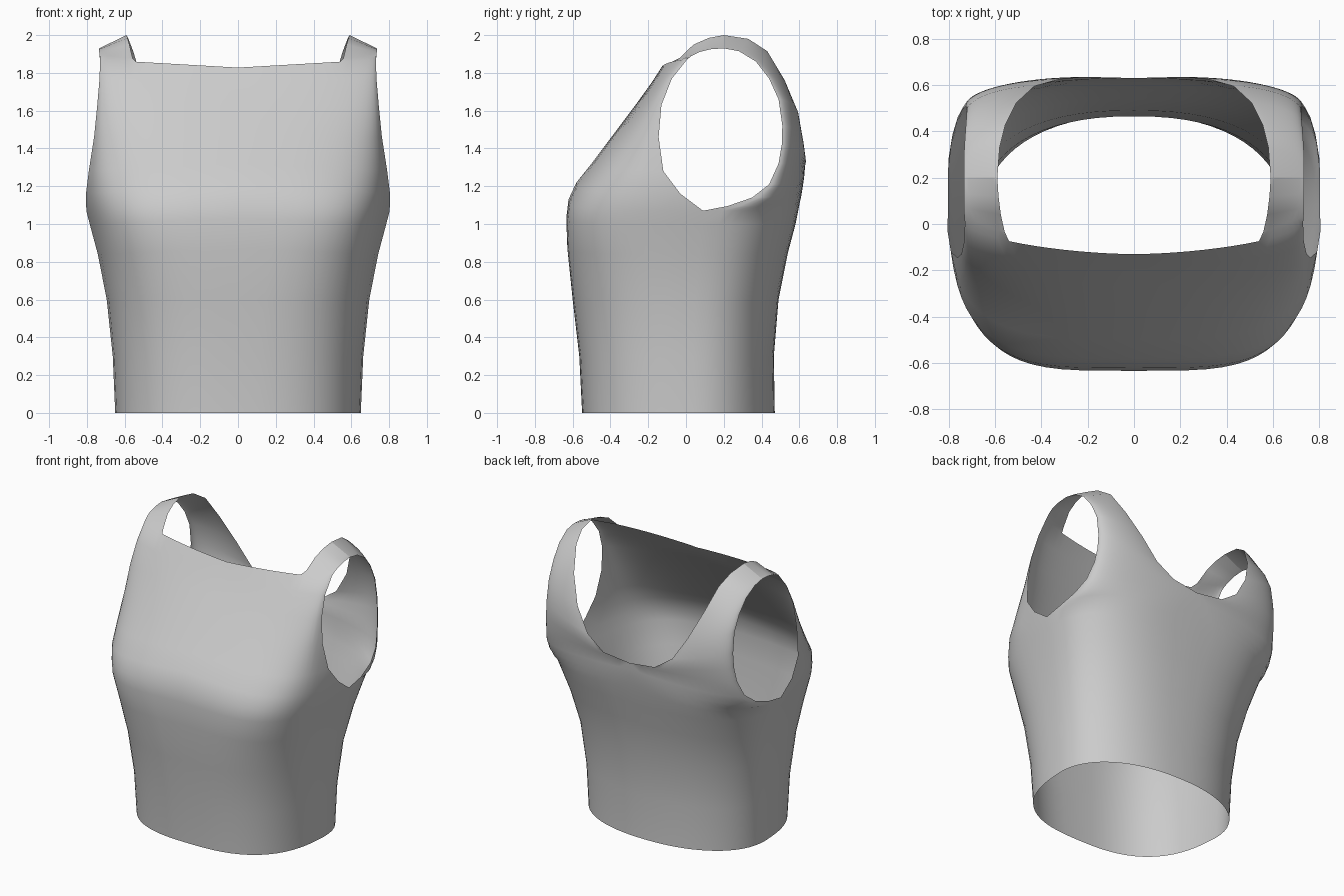
import bpy
import bmesh
from math import sin, cos, pi
from mathutils import Vector

cube = bpy.data.objects.get("Cube")
if cube:
    bpy.data.objects.remove(cube, do_unlink=True)

COLUMNS = 16          # columns from the centre line to the side
NECK_COLUMN = 9       # front column where the shoulder strap begins

# Side seam from the hem to the underarm, shared by front and back
side_seam = [(.65, .04, 0), (.663, .04, .3), (.695, .05, .6),
             (.742, .07, .84), (.785, .08, 1), (.803, .09, 1.07)]

# Front centre line (y, z) and front edge of the armhole
front_centre = [(-.55, 0), (-.565, .3), (-.6, .6), (-.628, .87), (-.634, 1.03),
                (-.622, 1.13), (-.58, 1.22), (-.5, 1.32), (-.38, 1.48),
                (-.26, 1.64), (-.18, 1.75), (-.13, 1.828)]
front_armhole = [(.805, -.03, 1.16), (.79, -.12, 1.28), (.762, -.145, 1.46),
                 (.745, -.13, 1.63), (.733, -.075, 1.77), (.73, .005, 1.87)]
front_roundness = [2.7, 2.8, 3, 3.5, 4, 4, 3.8, 3.3, 2.8, 2.4, 2, 1.7]
front_taper = [.04, .05, .06, .08, .1, .1, .1, .1, .08, .06, .03, 0]

# Back centre line, low back neckline and back edge of the armhole
back_centre = [(.47, 0), (.465, .3), (.49, .6), (.54, .85), (.58, 1),
               (.6, 1.1), (.612, 1.16), (.62, 1.21), (.627, 1.26), (.63, 1.305)]
back_neckline = [(.2, .635, 1.33), (.33, .623, 1.42), (.43, .595, 1.58),
                 (.508, .523, 1.76), (.555, .43, 1.915), (.58, .33, 1.98), (.59, .2, 2)]
back_armhole = [(.803, .22, 1.095), (.787, .35, 1.14), (.765, .44, 1.21),
                (.742, .49, 1.32), (.73, .507, 1.42), (.725, .51, 1.52),
                (.722, .49, 1.66), (.725, .44, 1.77), (.73, .37, 1.86),
                (.735, .28, 1.915), (.735, .2, 1.93)]
back_roundness = [2.2, 2.3, 2.4, 2.6, 2.8, 2.9, 2.6, 2.3, 2.1, 2, 2, 1.9,
                  1.8, 1.6, 1.4, 1.2, 1]

# Front half of the shoulder strap
strap_inner = [(.558, -.035, 1.878), (.575, .04, 1.95), (.585, .12, 1.985), (.59, .2, 2)]
strap_outer = [(.732, .03, 1.89), (.735, .07, 1.91), (.735, .13, 1.925), (.735, .2, 1.93)]


def rounded_row(inner, outer, roundness, taper=0):
    """Quarter superellipse from inner to outer point, drawn in towards the centre."""
    power = 2 / roundness
    row = []
    for i in range(COLUMNS + 1):
        t = pi / 2 * i / COLUMNS
        along = cos(t) ** power if i < COLUMNS else 0
        across = sin(t) ** power * (1 - taper * along)
        row.append(Vector((inner[0] + (outer[0] - inner[0]) * across,
                           outer[1] + (inner[1] - outer[1]) * along,
                           inner[2] + (outer[2] - inner[2]) * across)))
    return row


def straight_row(inner, outer, count):
    a, b = Vector(inner), Vector(outer)
    return [a.lerp(b, i / (count - 1)) for i in range(count)]


def add_panel(bm, rows, flip):
    """Skin neighbouring rows of points with quads."""
    grid = [[bm.verts.new(p) for p in row] for row in rows]
    for low, high in zip(grid, grid[1:]):
        for i in range(len(low) - 1):
            quad = [low[i], low[i + 1], high[i + 1], high[i]]
            bm.faces.new(quad[::-1] if flip else quad)


bm = bmesh.new()

# Front panel
inner = [(0, y, z) for y, z in front_centre]
outer = side_seam + front_armhole
front_rows = [rounded_row(*keys) for keys in
              zip(inner, outer, front_roundness, front_taper)]
add_panel(bm, front_rows, False)

# Strap from the front neck corner up to the shoulder
strap_rows = [front_rows[-1][NECK_COLUMN:]]
strap_rows += [straight_row(a, b, len(strap_rows[0]))
               for a, b in zip(strap_inner, strap_outer)]
add_panel(bm, strap_rows, False)

# Back panel, narrowing into the back of the strap
inner = [(0, y, z) for y, z in back_centre] + back_neckline
outer = side_seam + back_armhole
back_rows = [rounded_row(*keys) for keys in zip(inner, outer, back_roundness)]
add_panel(bm, back_rows, True)

bmesh.ops.remove_doubles(bm, verts=bm.verts, dist=.0005)
for face in bm.faces:
    face.smooth = True

mesh = bpy.data.meshes.new("sleeveless_top")
bm.to_mesh(mesh)
bm.free()

# Plain cloth colour
cloth = bpy.data.materials.new("light_grey_cloth")
cloth.use_nodes = True
grey = (.6, .6, .6, 1)
cloth.diffuse_color = grey
cloth.node_tree.nodes["Principled BSDF"].inputs["Base Color"].default_value = grey
mesh.materials.append(cloth)

top = bpy.data.objects.new("sleeveless_top", mesh)
bpy.context.collection.objects.link(top)

# Mirror the half garment across its centre line
mirror = top.modifiers.new("mirror", 'MIRROR')
mirror.use_axis[0] = True
mirror.use_clip = True
mirror.merge_threshold = .001
